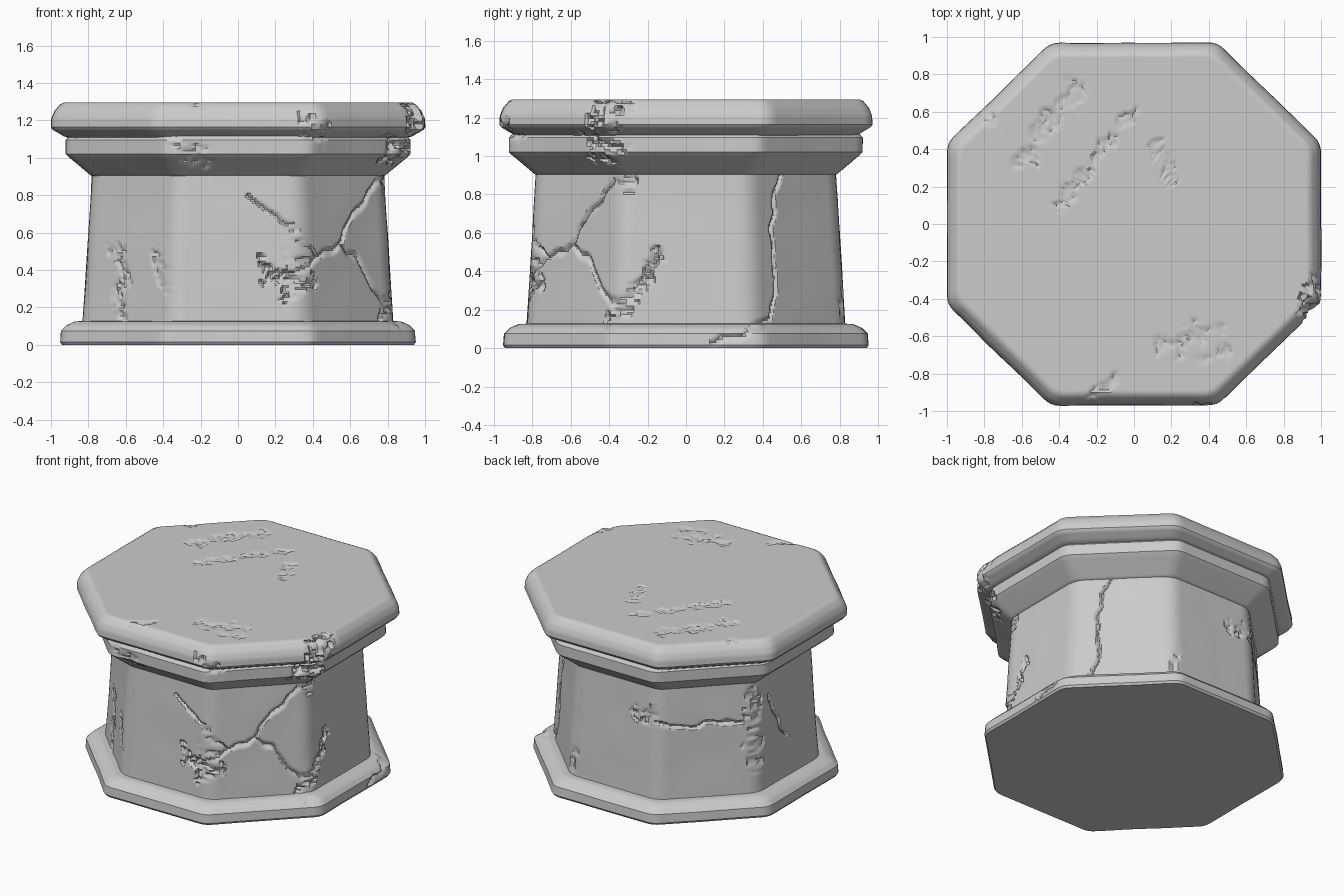
import bpy, bmesh, math
from mathutils import Vector, noise

cube = bpy.data.objects.get("Cube")
if cube:
    bpy.data.objects.remove(cube)

stone = bpy.data.materials.new("grey stone")
stone.use_nodes = True
GREY = (0.6, 0.6, 0.6, 1)
stone.diffuse_color = GREY
stone.node_tree.nodes["Principled BSDF"].inputs["Base Color"].default_value = GREY

# Cracks on the sides: (angle in degrees, height) paths
SIDE_CRACKS = [
    [(-86, .8), (-77, .72), (-71, .65), (-66, .55), (-59, .47), (-48, .53), (-41, .67), (-25, .89)],
    [(-59, .47), (-68, .38)],
    [(-48, .53), (-39, .47), (-33, .36), (-24, .16)],
    [(39, .9), (36, .8), (33, .6), (34, .3), (31, .15), (20, .09), (8, .02)],
    [(112, .66), (125, .62), (138, .65), (152, .63)],
    [(168, .75), (174, .5), (179, .4)],
    [(70, .35), (66, .16)],
]
# Chipped areas: start, end, radius, depth
SIDE_CHIPS = [
    ((-77, .42), (-70, .33), .15, .03),
    ((-26, .14), (-12, .46), .08, .025),
    ((-142, .5), (-138, .2), .10, .015),
    ((-122, .45), (-118, .3), .07, .012),
    ((-24, 1.28), (-26, 1.07), .14, .04),
    ((-68, 1.17), (-64, 1.13), .10, .025),
    ((-110, 1.05), (-104, 1.0), .08, .02),
    ((104, .72), (110, .68), .09, .018),
    ((158, .82), (156, .35), .09, .02),
    ((-21, .86), (-19, .87), .05, .02),
]
TOP_CHIPS = [
    ((-.6, .35), (-.3, .72), .09, .012),
    ((-.4, .1), (0, .6), .06, .012),
    ((.12, .42), (.2, .22), .07, .012),
    ((.18, -.65), (.45, -.55), .09, .012),
    ((.38, -.72), (.5, -.68), .05, .012),
    ((-.76, .57), (-.75, .52), .05, .012),
    ((.88, -.42), (.95, -.35), .09, .03),
    ((-.22, -.92), (-.1, -.83), .04, .015),
]


def to_side(point):
    return Vector((math.radians(point[0]) * .85, point[1]))


def segment_distance(p, a, b):
    ab = b - a
    t = max(0, min(1, (p - a).dot(ab) / ab.length_squared))
    return (p - a - ab * t).length


side_lines = [(to_side(a), to_side(b)) for path in SIDE_CRACKS for a, b in zip(path, path[1:])]
side_chips = [(to_side(a), to_side(b), r, d) for a, b, r, d in SIDE_CHIPS]
top_chips = [(Vector(a), Vector(b), r, d) for a, b, r, d in TOP_CHIPS]


def chip_depth(uv, p, chips):
    """Ragged pits inside each chipped area."""
    total = 0
    for a, b, radius, depth in chips:
        w = 1 - segment_distance(uv, a, b) / radius
        if w > 0:
            n = noise.noise(p * 13) + .6 * noise.noise(p * 34)
            pit = max(0, min(1, (n + w - .5) * 4))
            total = max(total, pit * depth * (.6 + .8 * noise.noise(p * 50)))
    return total


def crack_depth(uv, p):
    """V-shaped groove along the wandering crack lines."""
    wander = Vector((noise.noise(p * 12), noise.noise(p * 12 + Vector((7, 3, 5))))) * .025
    near = min(segment_distance(uv + wander, a, b) for a, b in side_lines)
    width = .015 + .006 * noise.noise(p * 9)
    return .022 * max(0, 1 - near / width)


def weather(p):
    """Push a surface point in where the stone is worn."""
    out = Vector((p.x, p.y, 0)).normalized()
    moved = p - out * (.004 * noise.noise(p * 3.5))
    if p.z < 1.29 or max(abs(p.x), abs(p.y)) > .9:
        uv = Vector((math.atan2(p.y, p.x) * .85, p.z))
        depth = chip_depth(uv, p, side_chips)
        if p.z < .95:
            depth = max(depth, crack_depth(uv, p))
        moved -= out * depth
    if p.z > 1.28:
        moved.z -= chip_depth(Vector((p.x, p.y)), p, top_chips)
    return moved


def octagon(rx, ry, z, corner, soft, per_side):
    """Octagon outline with softened corners."""
    quarter = [(rx, corner * ry), (corner * rx, ry)]
    corners = []
    for sx, sy in ((1, 1), (-1, 1), (-1, -1), (1, -1)):
        pts = quarter if sx * sy > 0 else quarter[::-1]
        corners += [Vector((x * sx, y * sy, z)) for x, y in pts]
    ring = []
    for i, c in enumerate(corners):
        before, after = corners[i - 1], corners[(i + 1) % 8]
        a = c + (before - c).normalized() * soft * rx
        b = c + (after - c).normalized() * soft * rx
        end = after + (c - after).normalized() * soft * rx
        for k in range(4):
            t = k / 4
            ring.append(a * (1 - t) ** 2 + c * (2 * t * (1 - t)) + b * t * t)
        ring += [b.lerp(end, k / per_side) for k in range(per_side)]
    return ring


def build(name, profile, step, per_side, corner=.42, soft=.06, y_scale=1, close=None):
    """Loft a (height, half-width) profile around the octagon, then weather it."""
    rows = [profile[0]]
    for (z0, r0), (z1, r1) in zip(profile, profile[1:]):
        n = max(1, round(math.hypot(z1 - z0, r1 - r0) / step))
        rows += [(z0 + (z1 - z0) * k / n, r0 + (r1 - r0) * k / n) for k in range(1, n + 1)]
    bm = bmesh.new()
    rings = [[bm.verts.new(weather(p)) for p in octagon(r, r * y_scale, z, corner, soft, per_side)]
             for z, r in rows]
    count = len(rings[0])
    for low, high in zip(rings, rings[1:]):
        for i in range(count):
            j = (i + 1) % count
            bm.faces.new((low[i], low[j], high[j], high[i]))
    if close == "bottom":
        for v in rings[0]:
            v.co.z = 0
        bm.faces.new(rings[0][::-1])
    elif close == "top":
        bm.faces.new(rings[-1])
    mesh = bpy.data.meshes.new(name)
    bm.to_mesh(mesh)
    bm.free()
    mesh.materials.append(stone)
    obj = bpy.data.objects.new(name, mesh)
    bpy.context.collection.objects.link(obj)
    bpy.ops.object.select_all(action="DESELECT")
    obj.select_set(True)
    bpy.context.view_layer.objects.active = obj
    bpy.ops.object.shade_smooth_by_angle(angle=math.radians(32))


# Stepped foot with a sloped upper edge
build("base_plinth", [(0, .94), (.015, .95), (.075, .945), (.105, .915), (.125, .87), (.13, .78)],
      .015, 40, soft=.05, close="bottom")
# Tapered main shaft
build("column", [(.11, .83), (.92, .78)], .011, 56, soft=.08)
# Flared moulding under the slab
build("moulding", [(.9, .76), (.905, .785), (1.005, .905), (1.02, .92), (1.095, .92), (1.12, .9)],
      .015, 44, soft=.05)
# Overhanging slab with a rounded rim and worn top
build("cap_slab", [(1.1, .88), (1.115, .93), (1.15, .99), (1.165, 1), (1.21, .997), (1.25, .98),
                   (1.285, .95), (1.295, .93), (1.295, .02)],
      .014, 54, corner=.445, soft=.05, y_scale=.97, close="top")
